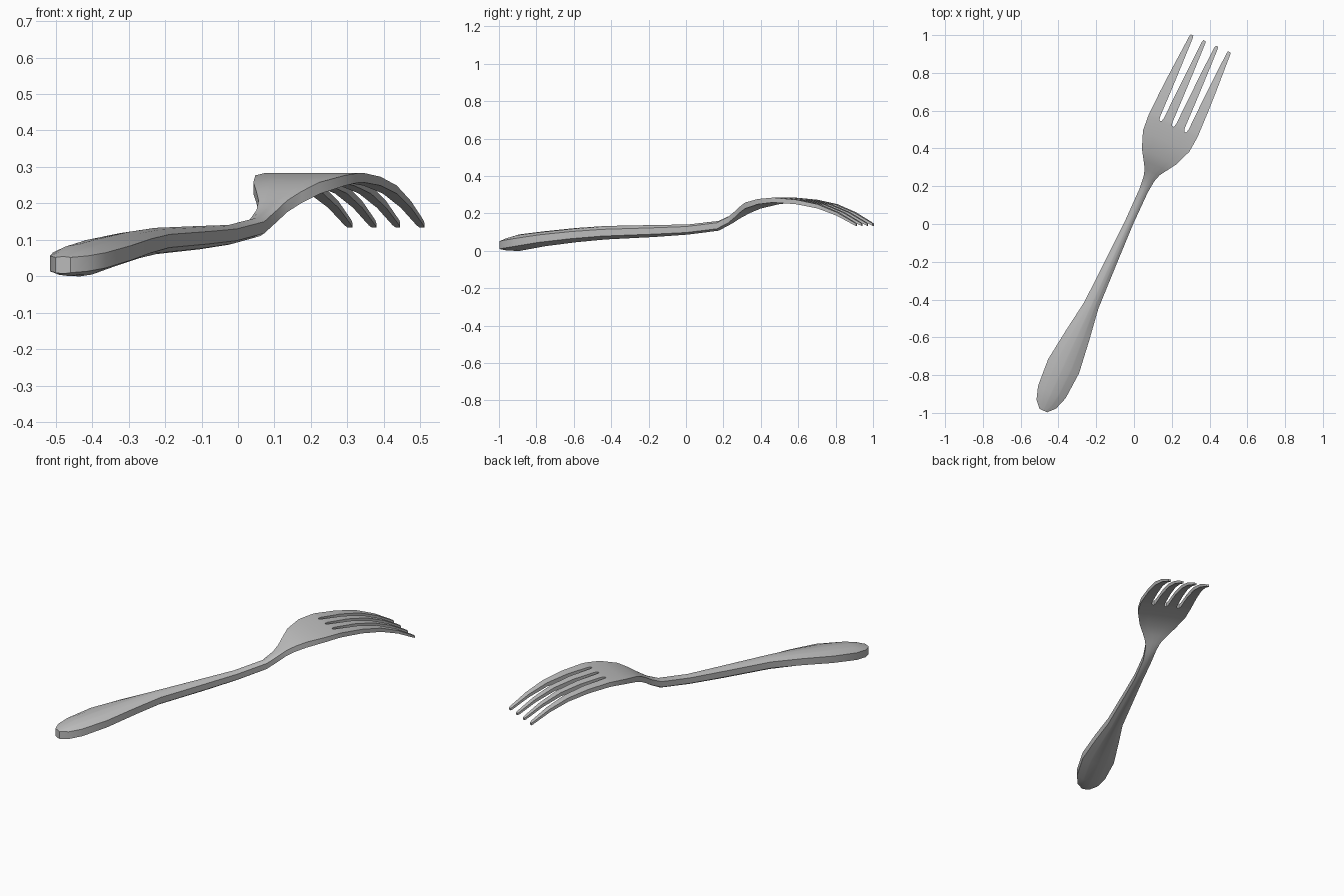
import bpy, bmesh, math
from mathutils import Matrix

cube = bpy.data.objects.get("Cube")
if cube:
    bpy.data.objects.remove(cube, do_unlink=True)

steel = bpy.data.materials.new("brushed steel grey")
steel.use_nodes = True
grey = (0.5, 0.5, 0.5, 1)
steel.diffuse_color = grey
steel.node_tree.nodes["Principled BSDF"].inputs["Base Color"].default_value = grey

# Handle, neck and palm stations: along, half width, mid height, half thickness, crown
BODY = [
    (-1.098, .022, .032, .021, .002),
    (-1.06, .057, .036, .021, .013),
    (-.99, .08, .045, .021, .023),
    (-.84, .09, .066, .020, .020),
    (-.66, .067, .085, .019, .019),
    (-.485, .041, .098, .018, .018),
    (-.2, .030, .107, .017, .015),
    (.0, .023, .115, .016, .011),
    (.18, .024, .135, .016, .010),
    (.25, .031, .167, .016, .006),
    (.29, .043, .193, .016, .003),
    (.33, .068, .218, .016, .001),
    (.38, .100, .243, .016, 0),
    (.47, .135, .264, .014, 0),
    (.555, .142, .272, .013, 0),
]
# Tine stations: along, outer half width, mid height, half thickness, half slot
TINES = [
    (.575, .142, .272, .013, .011),
    (.7, .138, .262, .012, .014),
    (.82, .132, .239, .011, .018),
    (.93, .125, .198, .009, .022),
    (1.025, .119, .148, .007, .026),
    (1.038, .116, .141, .006, .029),
]
PITCH = .072  # spacing of the slots


def columns(outer, slot):
    """Edge positions of the four tines across the head."""
    right = [slot, PITCH - slot, PITCH + slot, outer]
    return [-c for c in reversed(right)] + right


root = columns(BODY[-1][1], .006)
rows = []
for along, half, z, thick, crown in BODY:
    row = []
    for c in root:
        f = c / root[-1]
        h = thick + crown * (1 - f * f)
        row.append((f * half, along, z, h))
    rows.append(row)
for along, outer, z, thick, slot in TINES:
    rows.append([(c, along, z, thick) for c in columns(outer, slot)])

# Skin the stations, leaving the slots open
bm = bmesh.new()
top = [[bm.verts.new((x, y, z + h)) for x, y, z, h in r] for r in rows]
low = [[bm.verts.new((x, y, z - h)) for x, y, z, h in r] for r in rows]
cells = {(i, j) for i in range(len(rows) - 1) for j in range(7)
         if i < len(BODY) - 1 or j % 2 == 0}
for i, j in cells:
    ring = [(i, j), (i, j + 1), (i + 1, j + 1), (i + 1, j)]
    bm.faces.new([top[a][b] for a, b in ring])
    bm.faces.new([low[a][b] for a, b in reversed(ring)])
    beyond = [(i - 1, j), (i, j + 1), (i + 1, j), (i, j - 1)]
    for k, neighbour in enumerate(beyond):
        if neighbour not in cells:
            (a, b), (c, d) = ring[k], ring[(k + 1) % 4]
            bm.faces.new([top[c][d], top[a][b], low[a][b], low[c][d]])
bmesh.ops.recalc_face_normals(bm, faces=bm.faces[:])

# Lay the fork diagonally on the ground
bm.transform(Matrix.Rotation(math.radians(-24.5), 4, "Z")
             @ Matrix.Translation((-.027, 0, 0)))
drop = min(v.co.z for v in bm.verts)
bm.transform(Matrix.Translation((0, 0, -drop)))

mesh = bpy.data.meshes.new("fork")
bm.to_mesh(mesh)
bm.free()
mesh.materials.append(steel)
fork = bpy.data.objects.new("fork", mesh)
bpy.context.collection.objects.link(fork)
bpy.context.view_layer.objects.active = fork
fork.select_set(True)
bpy.ops.object.shade_smooth_by_angle(angle=math.radians(40))
